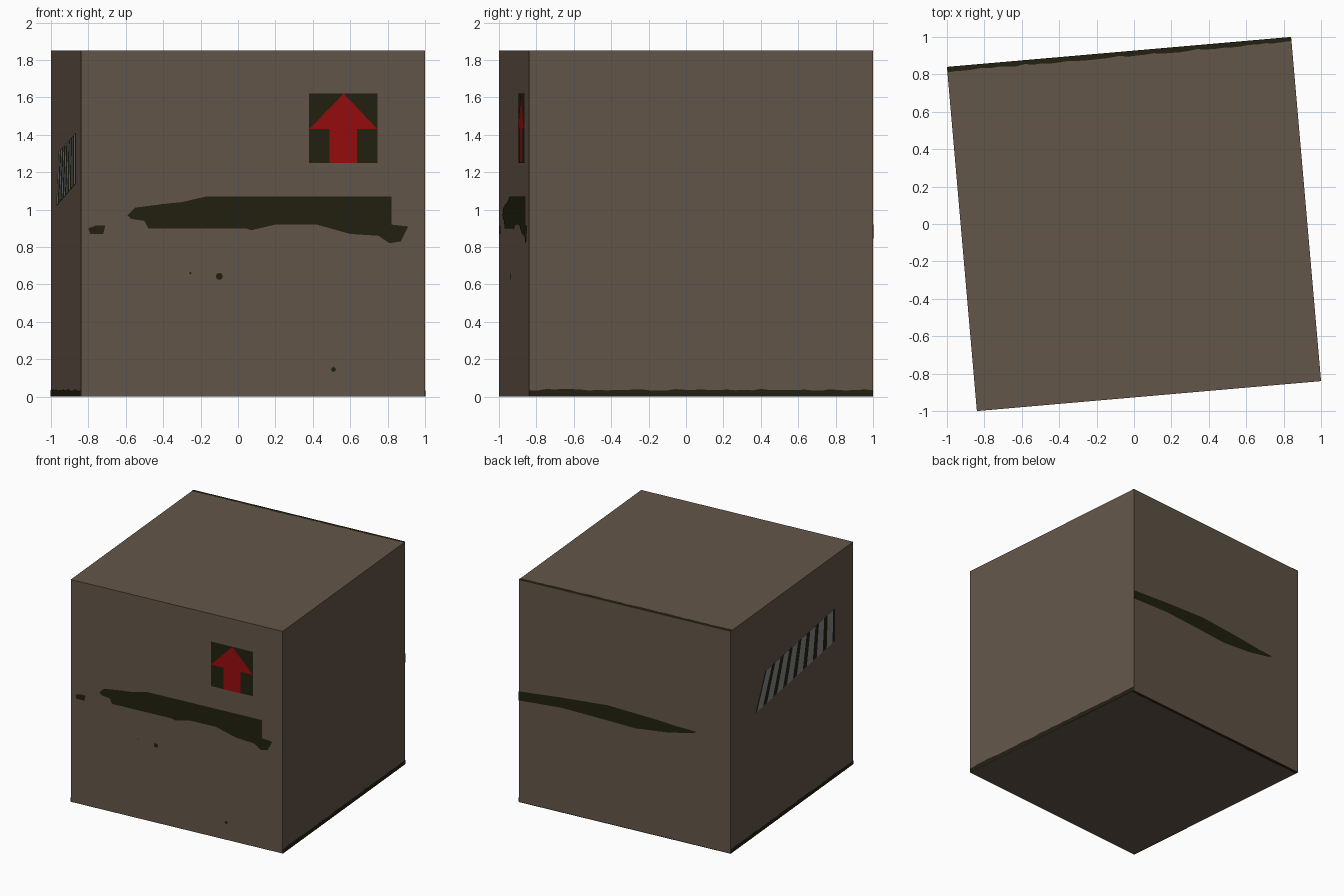
import bpy, bmesh, math, random
from mathutils import Matrix, Vector

if "Cube" in bpy.data.objects:
    bpy.data.objects.remove(bpy.data.objects["Cube"])

random.seed(4)
SIDE, HEIGHT = 1.847, 1.85
H = SIDE / 2
TURN = math.atan2(0.16, 1.84)
ROT = Matrix.Rotation(TURN, 3, 'Z')


def material(name, rgb):
    m = bpy.data.materials.new(name)
    m.diffuse_color = (*rgb, 1)
    m.use_nodes = True
    m.node_tree.nodes["Principled BSDF"].inputs["Base Color"].default_value = m.diffuse_color
    return m


BROWN = material("cardboard_brown", (0.125, 0.092, 0.066))
DARK = material("dark_stain", (0.016, 0.015, 0.005))
RED = material("arrow_red", (0.31, 0.004, 0.005))
GREY = material("label_grey", (0.24, 0.24, 0.24))

# Frame of each box face: origin, right, up (seen from outside)
FACES = {
    "front": ((0, -H, 0), (1, 0, 0), (0, 0, 1)),
    "back": ((0, H, 0), (-1, 0, 0), (0, 0, 1)),
    "left": ((-H, 0, 0), (0, -1, 0), (0, 0, 1)),
    "right": ((H, 0, 0), (0, 1, 0), (0, 0, 1)),
    "top": ((0, 0, HEIGHT), (1, 0, 0), (0, 1, 0)),
    "bottom": ((0, 0, 0), (-1, 0, 0), (0, 1, 0)),
}


def finish(name, bm, mat):
    mesh = bpy.data.meshes.new(name)
    bm.to_mesh(mesh)
    bm.free()
    mesh.materials.append(mat)
    obj = bpy.data.objects.new(name, mesh)
    bpy.context.collection.objects.link(obj)


def decal(name, face, outlines, mat, lift=0.002):
    """Flat painted shapes lying just above one box face."""
    origin, right, up = (Vector(v) for v in FACES[face])
    normal = right.cross(up)
    bm = bmesh.new()
    for outline in outlines:
        f = bm.faces.new([bm.verts.new(ROT @ (origin + right * a + up * b + normal * lift))
                          for a, b in outline])
        f.normal_update()
        if f.normal.dot(ROT @ normal) < 0:
            f.normal_flip()
    bmesh.ops.triangulate(bm, faces=bm.faces[:])
    finish(name, bm, mat)


def on_front(points):
    """Front-view x to position along the turned front face."""
    return [((x - 0.08) / math.cos(TURN), z) for x, z in points]


def along(points):
    """Fraction across a face to position along it."""
    return [((u - 0.5) * SIDE, z) for u, z in points]


def dot(x, z, r):
    return [(x + r * math.cos(i * math.pi / 4), z + r * math.sin(i * math.pi / 4))
            for i in range(8)]


# Box body
bm = bmesh.new()
bmesh.ops.create_cube(bm, size=1, matrix=Matrix.Translation((0, 0, HEIGHT / 2))
                      @ Matrix.Diagonal((SIDE, SIDE, HEIGHT, 1)))
bmesh.ops.rotate(bm, verts=bm.verts, cent=(0, 0, 0), matrix=ROT)
finish("box_body", bm, BROWN)

# Arrow panel on the front
decal("arrow_panel", "front",
      [on_front([(0.38, 1.25), (0.745, 1.25), (0.745, 1.62), (0.38, 1.62)])], DARK)
decal("arrow", "front",
      [on_front([(0.565, 1.62), (0.38, 1.43), (0.49, 1.43), (0.49, 1.25),
                 (0.635, 1.25), (0.635, 1.43), (0.745, 1.43)])], RED, 0.005)

# Torn streak and specks on the front
streak = [(-0.59, 0.97), (-0.55, 1.01), (-0.4, 1.03), (-0.3, 1.04), (-0.17, 1.07),
          (0.82, 1.07), (0.82, 0.92), (0.91, 0.91), (0.87, 0.83), (0.81, 0.82),
          (0.75, 0.86), (0.6, 0.87), (0.42, 0.92), (0.2, 0.92), (0.07, 0.89),
          (0.04, 0.9), (-0.48, 0.9), (-0.5, 0.94), (-0.57, 0.95)]
blob = [(-0.8, 0.9), (-0.76, 0.915), (-0.71, 0.915), (-0.72, 0.87), (-0.79, 0.87)]
decal("front_streak", "front",
      [on_front(s) for s in (streak, blob, dot(-0.1, 0.643, 0.019),
                             dot(0.51, 0.145, 0.013), dot(-0.255, 0.66, 0.006))], DARK)

# Tapered streak on the back
decal("back_streak", "back",
      [along([(0, 0.92), (0.2, 0.955), (0.42, 0.985), (0.65, 0.965), (0.75, 0.95),
              (0.84, 0.945), (0.82, 0.925), (0.7, 0.88), (0.55, 0.85), (0.4, 0.86),
              (0.2, 0.87), (0, 0.845)])], DARK)

# Slanted label with grey bars on the left side
BL, BR, TR, TL = (Vector(p) for p in along([(0.2, 1.02), (0.85, 1.14),
                                            (0.85, 1.41), (0.28, 1.31)]))


def label_quad(s0, s1, t0=0.0, t1=1.0):
    return [BL.lerp(BR, s).lerp(TL.lerp(TR, s), t)
            for s, t in ((s0, t0), (s1, t0), (s1, t1), (s0, t1))]


decal("label_panel", "left", [label_quad(0, 1)], DARK)
decal("label_bars", "left",
      [label_quad(i / 8 + 0.015, i / 8 + 0.09) for i in range(8)], GREY, 0.005)


# Ragged dark strips along the edges
def ragged(base, width):
    n = 40
    edge = [(H - SIDE * i / n, base + width + random.uniform(-0.004, 0.005))
            for i in range(n + 1)]
    return [(-H, base), (H, base)] + edge


decal("left_base_strip", "left", [ragged(0, 0.034)], DARK)
decal("right_base_strip", "right", [ragged(0, 0.036)], DARK)
decal("top_edge_strip", "top", [ragged(H, -0.026)], DARK)
decal("underside_strip", "bottom", [ragged(H, -0.026)], DARK)
